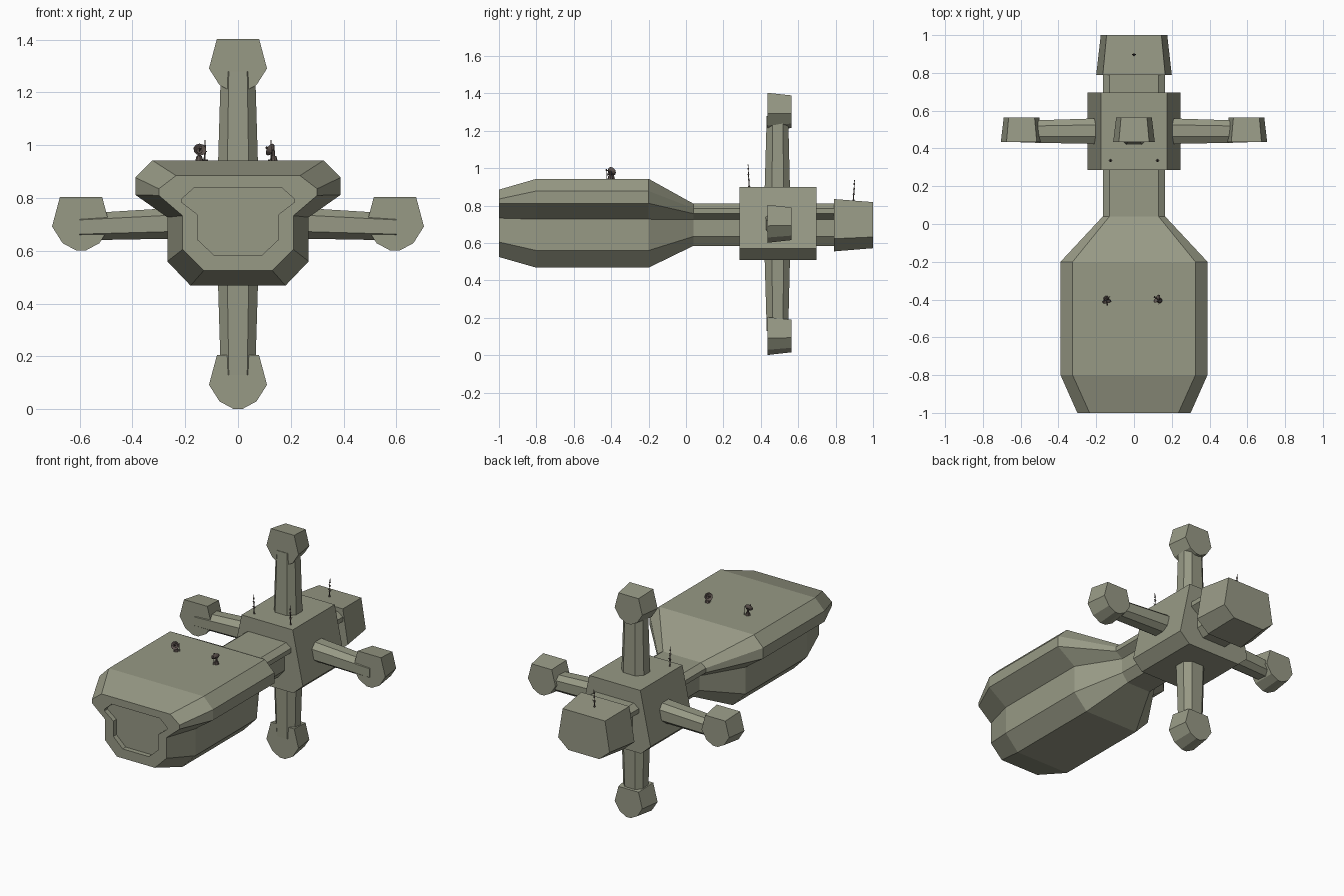
import bpy, bmesh
from math import radians
from mathutils import Matrix, Vector

cube = bpy.data.objects.get("Cube")
if cube:
    bpy.data.objects.remove(cube)


def material(name, colour):
    m = bpy.data.materials.new(name)
    m.use_nodes = True
    m.diffuse_color = colour
    m.node_tree.nodes["Principled BSDF"].inputs["Base Color"].default_value = colour
    return m


HULL = material("olive grey hull", (0.31, 0.32, 0.235, 1))
METAL = material("brown grey metal", (0.115, 0.09, 0.08, 1))


def finish(name, bm, mat):
    bmesh.ops.recalc_face_normals(bm, faces=bm.faces[:])
    mesh = bpy.data.meshes.new(name)
    bm.to_mesh(mesh)
    bm.free()
    mesh.materials.append(mat)
    ob = bpy.data.objects.new(name, mesh)
    bpy.context.collection.objects.link(ob)
    return ob


def loft(name, rings, mat=HULL):
    """Join equal rings of points, with a cap at each end."""
    bm = bmesh.new()
    loops = [[bm.verts.new(p) for p in ring] for ring in rings]
    n = len(loops[0])
    for a, b in zip(loops, loops[1:]):
        for i in range(n):
            j = (i + 1) % n
            bm.faces.new((a[i], a[j], b[j], b[i]))
    bm.faces.new(loops[0])
    bm.faces.new(loops[-1])
    return finish(name, bm, mat)


def section(half, y, cx=0, cz=0, s=1):
    """Mirror a half outline, listed from top to bottom, into a ring at y."""
    full = half + [(-x, z) for x, z in reversed(half)]
    return [(cx + x * s, y, cz + z * s) for x, z in full]


# Main hull: recessed nose panel, wide body, neck running back to the tail
panel = [(.165, .84), (.215, .795), (.215, .785), (.154, .738), (.154, .643), (.09, .583)]
nose = [(.235, .885), (.30, .835), (.30, .81), (.21, .733), (.21, .605), (.13, .525)]
body = [(.325, .943), (.389, .878), (.389, .812), (.268, .727), (.268, .56), (.18, .468)]
neck = [(.13, .81), (.165, .785), (.165, .757), (.12, .725), (.12, .635), (.08, .585)]
loft("main_hull", [section(panel, -.97), section(panel, -1), section(nose, -1),
                   section(body, -.8), section(body, -.2),
                   section(neck, .04), section(neck, .82)])

# Hub block that carries the four arms
hub = [(.175, .9), (.245, .57), (.18, .51)]
loft("hub", [section(hub, .285), section(hub, .697)])

# Tail engine block, tapering to the rear
tail = [(.165, .137), (.2, -.075), (.12, -.143)]
loft("tail_block", [section(tail, .79, 0, .698), section(tail, 1, 0, .698, .88)])

# Arms and end pods
pod = [(.08, .1), (.11, -.012), (.07, -.075), (.018, -.103)]
arm = [(.04, -.07), (.075, -.03), (.075, .035), (.04, .07),
       (-.04, .07), (-.075, .035), (-.075, -.03), (-.04, -.07)]


def build_arm(name, start, end, side, width):
    rings = []
    for point, s in ((start, 1), (end, .82)):
        rings.append([Vector(point) + Vector(side) * (w * width * s) + Vector((0, d * s, 0))
                      for w, d in arm])
    loft(name + "_arm", rings)


def build_pod(name, x, z):
    loft(name + "_pod", [section(pod, .435, x, z), section(pod, .563, x, z, .86)])


for name, sx in (("left", 1), ("right", -1)):
    build_arm(name, (sx * .1, .492, .71), (sx * .6, .489, .69), (0, 0, 1), .82)
    build_pod(name, sx * .595, .704)
for name, start, end, z in (("upper", .8, 1.28, 1.303), ("lower", .6, .13, .104)):
    build_arm(name, (0, .488, start), (0, .489, end), (1, 0, 0), 1.06)
    build_pod(name, 0, z)


def cone(bm, r1, r2, depth, matrix, segments=8, caps=True):
    bmesh.ops.create_cone(bm, cap_ends=caps, segments=segments, radius1=r1,
                          radius2=r2, depth=depth, matrix=matrix)


# Masts with collars and small cross bars
def build_mast(name, x, y, z, height, lean):
    bm = bmesh.new()
    base = Matrix.Translation((x, y, z)) @ Matrix.Rotation(radians(lean), 4, "X")
    cone(bm, .003, .0015, height, base @ Matrix.Translation((0, 0, height / 2)))
    for t, r in ((.05, .007), (.35, .006), (.6, .005), (.82, .005)):
        cone(bm, r, r * .6, .01, base @ Matrix.Translation((0, 0, height * t)), 6)
    for t, w in ((.4, .022), (.65, .016)):
        cone(bm, .002, .002, w, base @ Matrix.Translation((0, 0, height * t))
             @ Matrix.Rotation(radians(90), 4, "Y"), 6)
    finish(name, bm, METAL)


build_mast("left_hub_mast", .125, .338, .895, .125, 3)
build_mast("right_hub_mast", -.125, .338, .895, .125, 3)
build_mast("tail_mast", 0, .895, .822, .115, -3)


# Dish aerials on the hull roof
def build_dish(name, x, y, turn):
    bm = bmesh.new()
    base = Matrix.Translation((x, y, .94)) @ Matrix.Rotation(radians(turn), 4, "Z")
    cone(bm, .016, .01, .02, base @ Matrix.Translation((0, 0, .01)))
    cone(bm, .006, .006, .03, base @ Matrix.Translation((0, 0, .025)))
    aim = base @ Matrix.Translation((0, -.004, .038)) @ Matrix.Rotation(radians(65), 4, "X")
    cone(bm, .01, .025, .014, aim @ Matrix.Translation((0, 0, .006)), 10, False)
    cone(bm, .01, .01, .003, aim, 10)
    cone(bm, .0025, .0025, .03, aim @ Matrix.Translation((0, 0, .015)), 6)
    cone(bm, .005, .005, .005, aim @ Matrix.Translation((0, 0, .031)), 6)
    # thin whip beside the dish
    cone(bm, .002, .001, .055, base @ Matrix.Translation((.02, .005, .028)), 6)
    finish(name, bm, METAL)


build_dish("right_dish", -.147, -.395, 10)
build_dish("left_dish", .135, -.405, 235)
